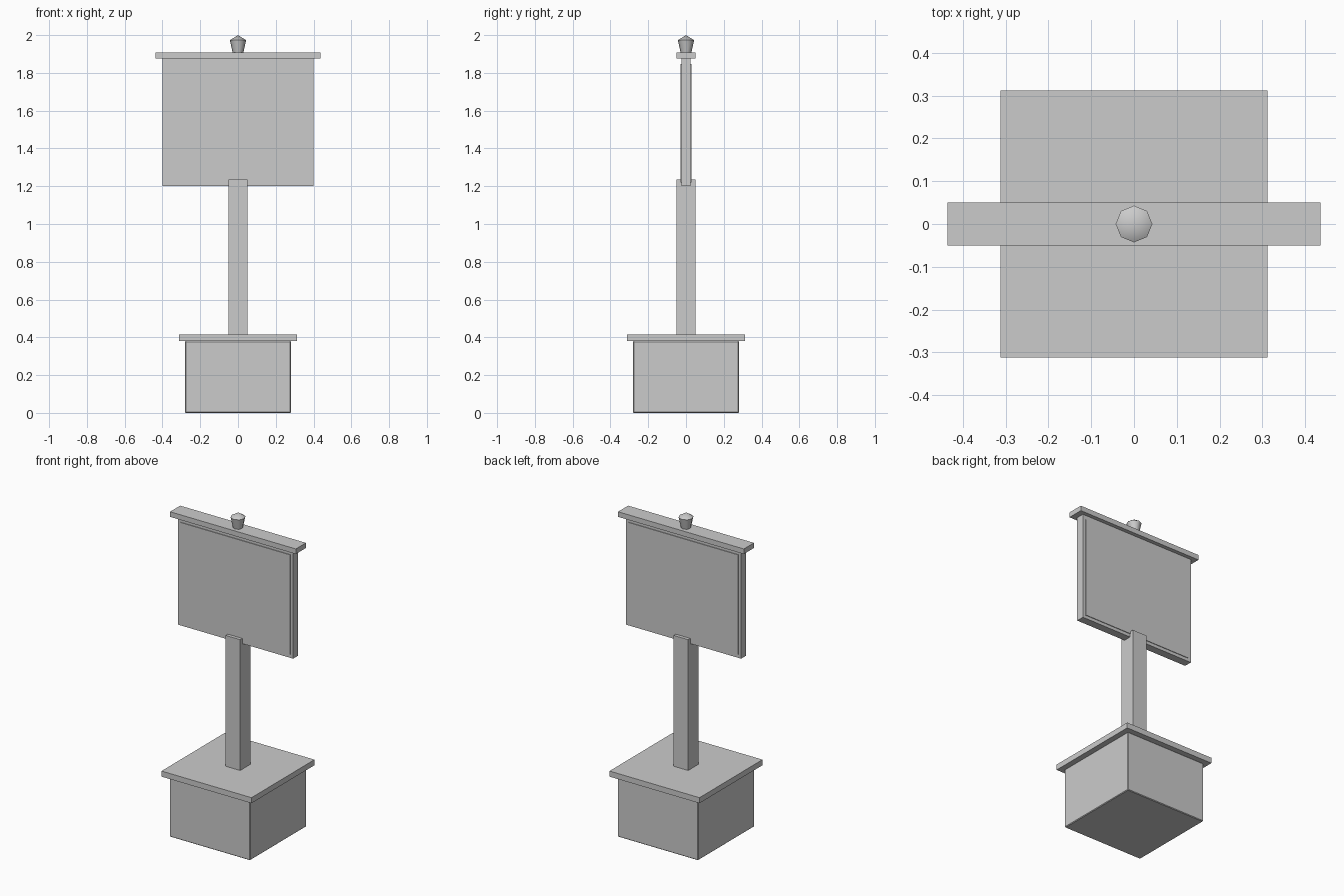
import bpy
import bmesh
import math

old = bpy.data.objects.get("Cube")
if old:
    bpy.data.objects.remove(old, do_unlink=True)

GREY = (0.6, 0.6, 0.6, 1.0)
grey = bpy.data.materials.new("plain_grey")
grey.use_nodes = True
grey.diffuse_color = GREY
grey.node_tree.nodes["Principled BSDF"].inputs["Base Color"].default_value = GREY


def add_object(name, bm):
    mesh = bpy.data.meshes.new(name)
    bm.to_mesh(mesh)
    bm.free()
    mesh.materials.append(grey)
    obj = bpy.data.objects.new(name, mesh)
    bpy.context.scene.collection.objects.link(obj)
    return obj


def box(name, half_x, half_y, bottom, top, y=0.0, bevel=0.0):
    bm = bmesh.new()
    bmesh.ops.create_cube(bm, size=1)
    bmesh.ops.scale(bm, vec=(2 * half_x, 2 * half_y, top - bottom), verts=bm.verts)
    bmesh.ops.translate(bm, vec=(0, y, (top + bottom) / 2), verts=bm.verts)
    obj = add_object(name, bm)
    if bevel:
        mod = obj.modifiers.new("soft_edges", "BEVEL")
        mod.width = bevel
        mod.segments = 1
    return obj


# Plinth and post
box("plinth", 0.28, 0.28, 0.0, 0.38, bevel=0.004)
box("plinth_slab", 0.312, 0.312, 0.38, 0.415)
box("post", 0.05, 0.05, 0.415, 1.235)

# Sign board with a raised panel on both sides
box("board", 0.4, 0.025, 1.2, 1.877)
for side, name in ((-1, "front_panel"), (1, "back_panel")):
    box(name, 0.38, 0.002, 1.22, 1.847, y=side * 0.027)

# Cap rail
box("cap_rail", 0.436, 0.05, 1.875, 1.907)

# Finial: an eight-sided flared cup closed by a low cone
SIDES = 8
bm = bmesh.new()
rings = []
for radius, z in ((0.028, 1.905), (0.043, 1.973)):
    rings.append([bm.verts.new((radius * math.cos(math.tau * i / SIDES),
                                radius * math.sin(math.tau * i / SIDES), z))
                  for i in range(SIDES)])
low, high = rings
tip = bm.verts.new((0, 0, 2.0))
bm.faces.new(reversed(low))
for i in range(SIDES):
    j = (i + 1) % SIDES
    bm.faces.new((low[i], low[j], high[j], high[i]))
    bm.faces.new((high[i], high[j], tip))
finial = add_object("finial", bm)
bpy.ops.object.select_all(action="DESELECT")
finial.select_set(True)
bpy.context.view_layer.objects.active = finial
bpy.ops.object.shade_smooth_by_angle(angle=math.radians(50))
